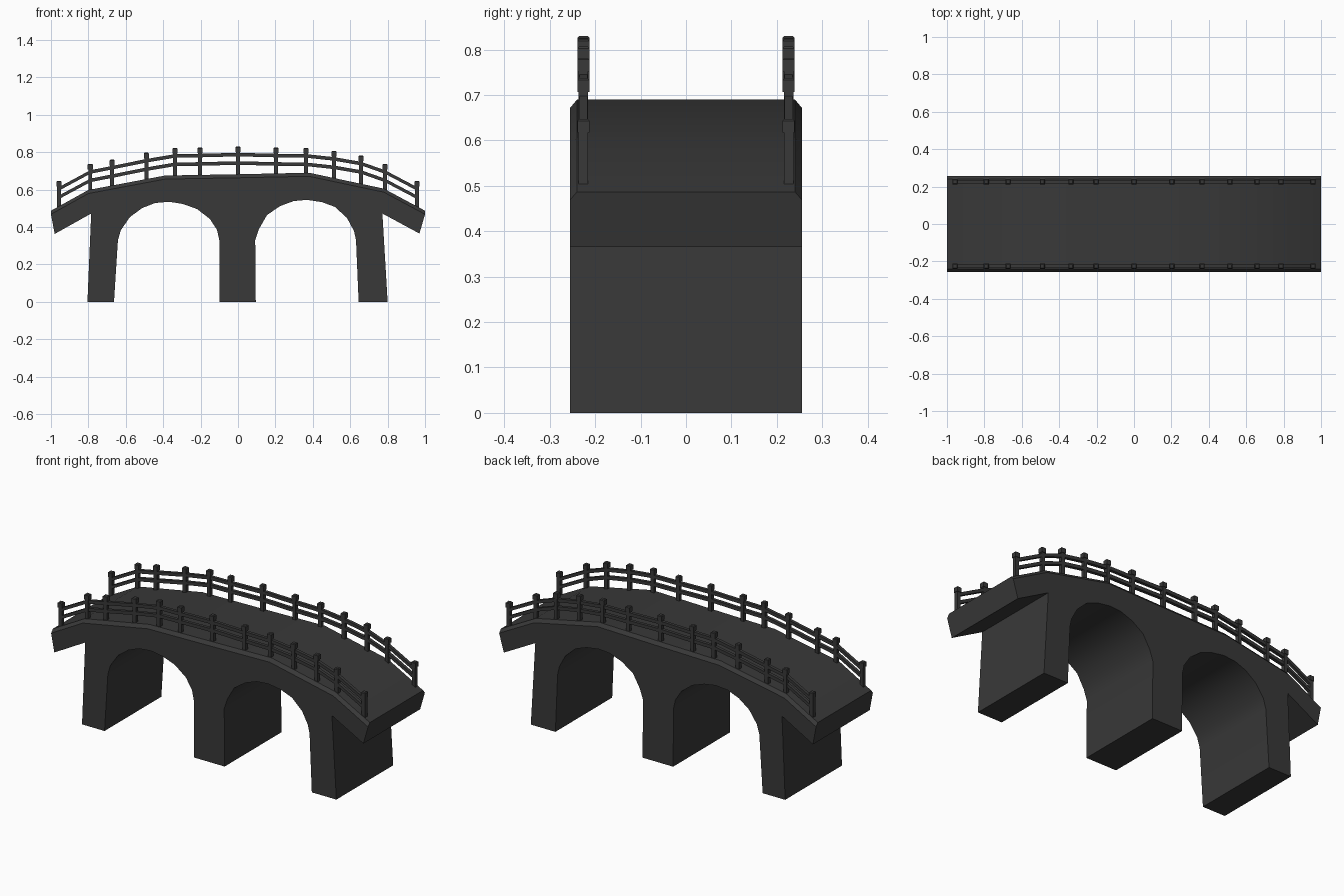
import bpy, bmesh
from mathutils import Vector

if "Cube" in bpy.data.objects:
    bpy.data.objects.remove(bpy.data.objects["Cube"])

stone = bpy.data.materials.new("dark_stone")
stone.diffuse_color = (0.04, 0.04, 0.04, 1)
stone.use_nodes = True
stone.node_tree.nodes["Principled BSDF"].inputs["Base Color"].default_value = stone.diffuse_color


def make_object(name, bm, smooth=False):
    bmesh.ops.recalc_face_normals(bm, faces=bm.faces)
    mesh = bpy.data.meshes.new(name)
    bm.to_mesh(mesh)
    bm.free()
    mesh.materials.append(stone)
    ob = bpy.data.objects.new(name, mesh)
    bpy.context.collection.objects.link(ob)
    if smooth:
        bpy.ops.object.select_all(action='DESELECT')
        ob.select_set(True)
        bpy.context.view_layer.objects.active = ob
        bpy.ops.object.shade_smooth_by_angle(angle=0.6)
    return ob


def lerp_path(path, x):
    for (x0, z0), (x1, z1) in zip(path, path[1:]):
        if x <= x1:
            return z0 + (z1 - z0) * (x - x0) / (x1 - x0)
    return path[-1][1]


# Bridge body: side profile with two arches, chamfered along the deck edges
deck = [(-1, .487), (-.8, .598), (-.39, .675), (0, .682), (.38, .69),
        (.78, .605), (1, .487)]
arch_left = [(-.663, 0), (-.642, .33), (-.626, .384), (-.578, .453),
             (-.513, .501), (-.444, .528), (-.369, .535), (-.294, .523),
             (-.219, .496), (-.15, .443), (-.112, .384), (-.1, .33), (-.098, 0)]
arch_right = [(.095, 0), (.092, .33), (.112, .389), (.155, .464),
              (.225, .512), (.299, .539), (.369, .545), (.449, .533),
              (.519, .507), (.583, .448), (.62, .379), (.631, .33), (.645, 0)]
under = ([(-.98, .363), (-.785, .472), (-.805, 0)] + arch_left + arch_right
         + [(.80, 0), (.772, .472), (.97, .365)])
HALF, TOP_HALF, CHAMFER = .256, .24, .019

bm = bmesh.new()


def row(points, y, dz=0):
    return [bm.verts.new((x, y, z - dz)) for x, z in points]


def bridge_rows(a, b):
    for i in range(len(a) - 1):
        bm.faces.new((a[i], a[i + 1], b[i + 1], b[i]))


low_f, low_b = row(under, -HALF), row(under, HALF)
edge_f, edge_b = row(deck, -HALF, CHAMFER), row(deck, HALF, CHAMFER)
top_f, top_b = row(deck, -TOP_HALF), row(deck, TOP_HALF)
bm.faces.new(low_f + edge_f[::-1])
bm.faces.new(low_b + edge_b[::-1])
for a, b in ((low_f, low_b), (edge_f, top_f), (top_f, top_b), (top_b, edge_b)):
    bridge_rows(a, b)
for i in (0, -1):
    bm.faces.new([r[i] for r in (low_f, edge_f, top_f, top_b, edge_b, low_b)])
make_object("bridge_body", bm, smooth=True)

# Railing layout: post positions and the heights of their tops
posts = [(-.957, .647), (-.79, .737), (-.673, .76), (-.49, .797), (-.337, .823),
         (-.203, .825), (0, .83), (.203, .825), (.364, .823), (.513, .807),
         (.658, .782), (.786, .737), (.957, .647)]
RAIL_Y = .226


def box(bm, x, y, z0, z1, w):
    verts = bmesh.ops.create_cube(bm, size=1)["verts"]
    for v in verts:
        v.co = Vector((x + v.co.x * w, y + v.co.y * w,
                       (z0 + z1) / 2 + v.co.z * (z1 - z0)))
    return verts


def handrail(name, y, drop):
    # Square bar passing through every post
    bm = bmesh.new()
    w, h = .009, .0095
    rings = []
    for x, z in posts:
        z -= drop
        rings.append([bm.verts.new((x, y + dy, z + dz)) for dy, dz in
                      ((-w, -h), (w, -h), (w, h), (-w, h))])
    for a, b in zip(rings, rings[1:]):
        for i in range(4):
            j = (i + 1) % 4
            bm.faces.new((a[i], a[j], b[j], b[i]))
    bm.faces.new(rings[0])
    bm.faces.new(rings[-1])
    make_object(name, bm)


for side, y in (("front", -RAIL_Y), ("back", RAIL_Y)):
    # Posts with slightly wider, bevelled caps
    bm = bmesh.new()
    for x, top in posts:
        box(bm, x, y, lerp_path(deck, x) - .02, top - .025, .021)
        cap = box(bm, x, y, top - .03, top, .027)
        rim = [e for e in {e for v in cap for e in v.link_edges}
               if all(v.co.z > top - .01 for v in e.verts)]
        bmesh.ops.bevel(bm, geom=rim, offset=.004, segments=1, affect='EDGES')
    make_object(side + "_posts", bm)
    handrail(side + "_upper_rail", y, .043)
    handrail(side + "_lower_rail", y, .088)
